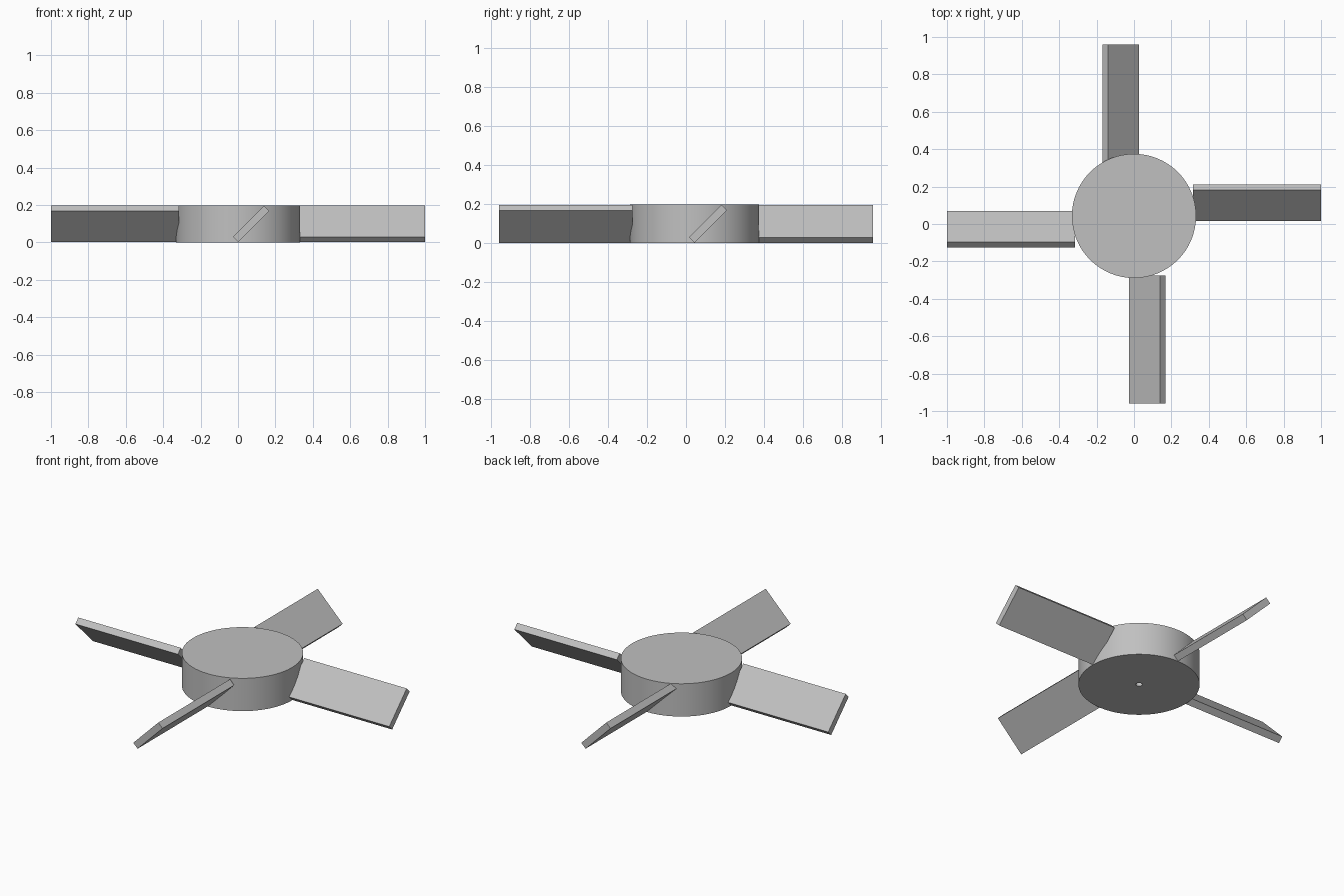
import bpy
from math import radians
from mathutils import Matrix, Vector

cube = bpy.data.objects.get("Cube")
if cube:
    bpy.data.objects.remove(cube, do_unlink=True)

HUB = Vector((0, 0.043, 0))
HEIGHT = 0.198
BLADE_LENGTH = 0.685

grey = bpy.data.materials.new("plain grey")
grey.use_nodes = True
grey.diffuse_color = (0.53, 0.53, 0.53, 1)
grey.node_tree.nodes["Principled BSDF"].inputs["Base Color"].default_value = grey.diffuse_color


def cylinder(name, radius, depth, z, sides):
    bpy.ops.mesh.primitive_cylinder_add(vertices=sides, radius=radius, depth=depth,
                                        location=HUB + Vector((0, 0, z)))
    obj = bpy.context.object
    obj.name = name
    obj.data.materials.append(grey)
    return obj


# Hub with a blind shaft hole in its underside
hub = cylinder("hub", 0.332, HEIGHT, HEIGHT / 2, 64)
cutter = cylinder("shaft_hole_cutter", 0.018, 0.2, 0, 24)
cutter.hide_render = True
cutter.hide_set(True)
hole = hub.modifiers.new("shaft_hole", 'BOOLEAN')
hole.operation = 'DIFFERENCE'
hole.solver = 'EXACT'
hole.object = cutter
bpy.ops.object.select_all(action='DESELECT')
bpy.context.view_layer.objects.active = hub
hub.select_set(True)
bpy.ops.object.modifier_apply(modifier=hole.name)
bpy.data.objects.remove(cutter, do_unlink=True)
bpy.ops.object.shade_smooth_by_angle(angle=radians(30))


# Flat blades pitched at 45 degrees, spaced by quarter turns
def blade(name, quarter_turns, reach):
    bpy.ops.mesh.primitive_cube_add(size=1)
    obj = bpy.context.object
    obj.name = name
    obj.data.materials.append(grey)
    size = Matrix.Diagonal((BLADE_LENGTH, 0.236, 0.04, 1))
    pitch = Matrix.Rotation(radians(45), 4, 'X')
    place = Matrix.Translation((reach - BLADE_LENGTH / 2, 0.07, HEIGHT / 2))
    turn = Matrix.Rotation(radians(90 * quarter_turns), 4, 'Z')
    obj.data.transform(Matrix.Translation(HUB) @ turn @ place @ pitch @ size)


for i, (side, reach) in enumerate((("left", 1.0), ("back", 0.917),
                                   ("right", 1.0), ("front", 1.003))):
    blade(side + "_blade", i, reach)
